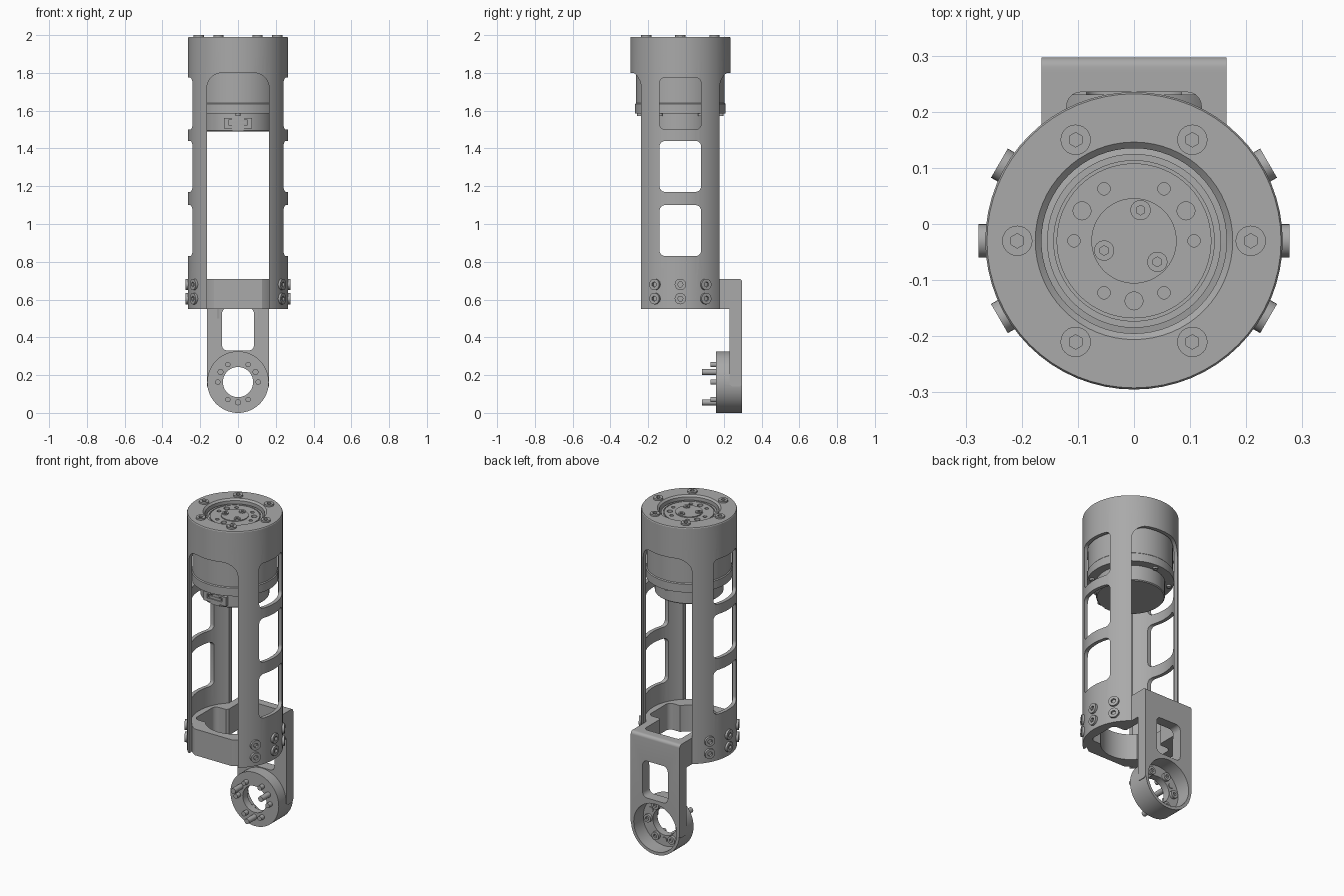
import bpy, bmesh
from math import sin, cos, pi, radians
from mathutils import Vector, Matrix

if "Cube" in bpy.data.objects:
    bpy.data.objects.remove(bpy.data.objects["Cube"], do_unlink=True)

AXIS_Y = -0.03      # tube axis
HUB_Z = 0.163       # lower hub axis height
UP, FRONT = Vector((0, 0, 1)), Vector((0, -1, 0))

grey = bpy.data.materials.new("machined grey")
grey.use_nodes = True
grey.diffuse_color = (0.4, 0.4, 0.4, 1)
grey.node_tree.nodes["Principled BSDF"].inputs["Base Color"].default_value = (0.4, 0.4, 0.4, 1)


def finish(name, bm):
    bmesh.ops.recalc_face_normals(bm, faces=bm.faces)
    mesh = bpy.data.meshes.new(name)
    bm.to_mesh(mesh)
    bm.free()
    mesh.materials.append(grey)
    obj = bpy.data.objects.new(name, mesh)
    bpy.context.collection.objects.link(obj)
    return obj


def cylinder(name, base, direction, radius, length, sides=48):
    bm = bmesh.new()
    bmesh.ops.create_cone(bm, cap_ends=True, segments=sides, radius1=radius, radius2=radius, depth=length)
    direction = Vector(direction).normalized()
    turn = UP.rotation_difference(direction).to_matrix().to_4x4()
    bm.transform(Matrix.Translation(Vector(base) + direction * length / 2) @ turn)
    return finish(name, bm)


def lathe(name, profile, sides=64):
    bm = bmesh.new()
    verts = [bm.verts.new((r, 0, z)) for r, z in profile]
    edges = [bm.edges.new((a, b)) for a, b in zip(verts, verts[1:] + verts[:1])]
    bmesh.ops.spin(bm, geom=verts + edges, cent=(0, 0, 0), axis=UP, angle=2 * pi, steps=sides)
    bmesh.ops.remove_doubles(bm, verts=bm.verts, dist=1e-5)
    bm.transform(Matrix.Translation((0, AXIS_Y, 0)))
    return finish(name, bm)


def prism(name, a0, a1, b0, b1, c0, c1, axis, r=0.0):
    """Rounded rectangle a x b, extruded from c0 to c1 along the axis."""
    place = {"x": lambda a, b, c: (c, a, b), "y": lambda a, b, c: (a, c, b),
             "z": lambda a, b, c: (a, b, c)}[axis]
    outline = []
    for ca, cb, start in ((a1 - r, b1 - r, 0), (a0 + r, b1 - r, 90), (a0 + r, b0 + r, 180), (a1 - r, b0 + r, 270)):
        for i in range(7 if r else 1):
            t = radians(start + i * 15)
            outline.append((ca + r * cos(t), cb + r * sin(t)))
    bm = bmesh.new()
    low = [bm.verts.new(place(a, b, c0)) for a, b in outline]
    high = [bm.verts.new(place(a, b, c1)) for a, b in outline]
    bm.faces.new(low)
    bm.faces.new(high)
    for i in range(len(low)):
        j = (i + 1) % len(low)
        bm.faces.new((low[i], low[j], high[j], high[i]))
    return finish(name, bm)


def combine(obj, others, operation="DIFFERENCE"):
    for other in others:
        mod = obj.modifiers.new("join", "BOOLEAN")
        mod.operation, mod.solver, mod.object = operation, "EXACT", other
    bpy.context.view_layer.update()
    mesh = bpy.data.meshes.new_from_object(obj.evaluated_get(bpy.context.evaluated_depsgraph_get()))
    obj.modifiers.clear()
    obj.data = mesh
    for other in others:
        bpy.data.objects.remove(other, do_unlink=True)
    return obj


def ring(radius, angles, z):
    return [Vector((radius * cos(radians(a)), AXIS_Y + radius * sin(radians(a)), z)) for a in angles]


SIX, THREE = range(0, 360, 60), (30, 150, 270)

# Outer tube with front and back openings and three windows per side
shell = lathe("outer_tube", [(0.265, 0.55), (0.265, 1.985), (0.262, 1.99), (0.176, 1.99), (0.165, 1.98),
                             (0.165, 1.94), (0.243, 1.93), (0.243, 0.55)])
cuts = [prism("cut", -0.165, 0.165, 0.3, 1.8, -0.5, 0.5, "y", 0.08)]
for bottom, top in ((0.83, 1.10), (1.17, 1.44), (1.50, 1.775)):
    cuts.append(prism("cut", -0.14, 0.08, bottom, top, -0.5, 0.5, "x", 0.03))
combine(shell, cuts)

# Motor body with drilled output face
motor = lathe("motor_body", [(0, 1.49), (0.185, 1.49), (0.19, 1.495), (0.19, 1.585), (0.24, 1.585), (0.24, 1.635),
                             (0.235, 1.64), (0.235, 1.925), (0.155, 1.94), (0.155, 1.965), (0.143, 1.965),
                             (0.143, 1.96), (0.138, 1.96), (0.138, 1.965), (0.076, 1.965), (0.076, 1.97), (0, 1.97)])
combine(motor, [cylinder("cut", p, UP, 0.011, 0.1, 20) for p in ring(0.107, SIX, 1.935)]
        + [cylinder("cut", p, UP, 0.016, 0.1, 20) for p in ring(0.107, THREE, 1.935)])

# Connector on the motor's lower front
socket = prism("connector_housing", -0.075, 0.075, 1.505, 1.56, -0.225, -0.17, "y")
combine(socket, [prism("cut", -0.05, 0.05, 1.525, 1.55, -0.3, -0.212, "y")])
prism("connector_tongue", -0.042, 0.042, 1.533, 1.542, -0.222, -0.2, "y")
prism("connector_latch", -0.03, 0.03, 1.492, 1.507, -0.22, -0.17, "y")

# Bracket: clamp block, rear arm and hub joined into one piece
bracket = cylinder("bracket_arm", (0, AXIS_Y, 0.55), UP, 0.243, 0.16, 64)
combine(bracket, [prism("clip", -0.3, 0.3, -0.237, 0.177, 0.5, 0.8, "z")], "INTERSECT")
combine(bracket, [prism("block", -0.165, 0.165, 0.1, 0.27, 0.55, 0.71, "z"),
                  prism("arm", 0.23, 0.297, 0.14, 0.71, -0.165, 0.165, "x", 0.018),
                  cylinder("hub", (0, 0.297, HUB_Z), FRONT, 0.163, 0.137, 64)], "UNION")
combine(bracket, [cylinder("cut", (0, AXIS_Y, 0.5), UP, 0.165, 0.3),
                  prism("cut", -0.12, 0.12, 0, 0.235, 0.5, 0.8, "z", 0.025),
                  prism("cut", -0.205, 0.205, -0.13, 0.07, 0.5, 0.8, "z", 0.03),
                  prism("cut", -0.085, 0.085, 0.33, 0.555, 0.2, 0.4, "y", 0.03),
                  cylinder("cut", (0, 0.4, HUB_Z), FRONT, 0.145, 0.195),
                  cylinder("cut", (0, 0.4, HUB_Z), FRONT, 0.08, 0.4)])

# Hub bolts and longer dowel pins
for angles, label, radius, tip in ((SIX, "hub_bolt", 0.014, 0.13), (THREE, "hub_dowel", 0.016, 0.085)):
    for a in angles:
        x, z = 0.107 * cos(radians(a)), HUB_Z + 0.107 * sin(radians(a))
        cylinder(label, (x, 0.21, z), FRONT, radius, 0.21 - tip, 20)

# Socket head screw, shared by every screw
head = combine(cylinder("screw_head", (0, 0, 0), UP, 1, 1, 24), [cylinder("cut", (0, 0, 0.4), UP, 0.48, 1, 6)])
head_mesh = head.data
bpy.data.objects.remove(head, do_unlink=True)


def screw(name, base, direction, radius, height):
    obj = bpy.data.objects.new(name, head_mesh)
    turn = UP.rotation_difference(Vector(direction)).to_matrix().to_4x4()
    obj.matrix_world = Matrix.Translation(base) @ turn @ Matrix.Diagonal((radius, radius, height, 1))
    bpy.context.collection.objects.link(obj)


for p in ring(0.208, SIX, 1.98):
    screw("top_screw", p, UP, 0.027, 0.02)
for p in ring(0.056, (78, 198, 318), 1.965):
    screw("output_screw", p, UP, 0.018, 0.012)
for a in SIX:
    x, z = 0.107 * cos(radians(a)), HUB_Z + 0.107 * sin(radians(a))
    screw("hub_screw", Vector((x, 0.2, z)), -FRONT, 0.024, 0.022)
for z in (0.605, 0.68):
    for a in (-30, 0, 30, 150, 180, 210):
        p = ring(0.25, [a], z)[0]
        screw("side_screw", p, (p - Vector((0, AXIS_Y, z))).normalized(), 0.03, 0.027)
for p in ring(0.215, range(30, 390, 60), 1.588):
    screw("motor_screw", p, -UP, 0.014, 0.015)

# Smooth the round walls, keep edges sharp
bpy.ops.object.select_all(action="DESELECT")
for obj in bpy.context.scene.objects:
    if obj.type == "MESH" and obj.data.materials and obj.data.materials[0] == grey:
        obj.select_set(True)
        bpy.context.view_layer.objects.active = obj
bpy.ops.object.shade_smooth_by_angle(angle=radians(30))
